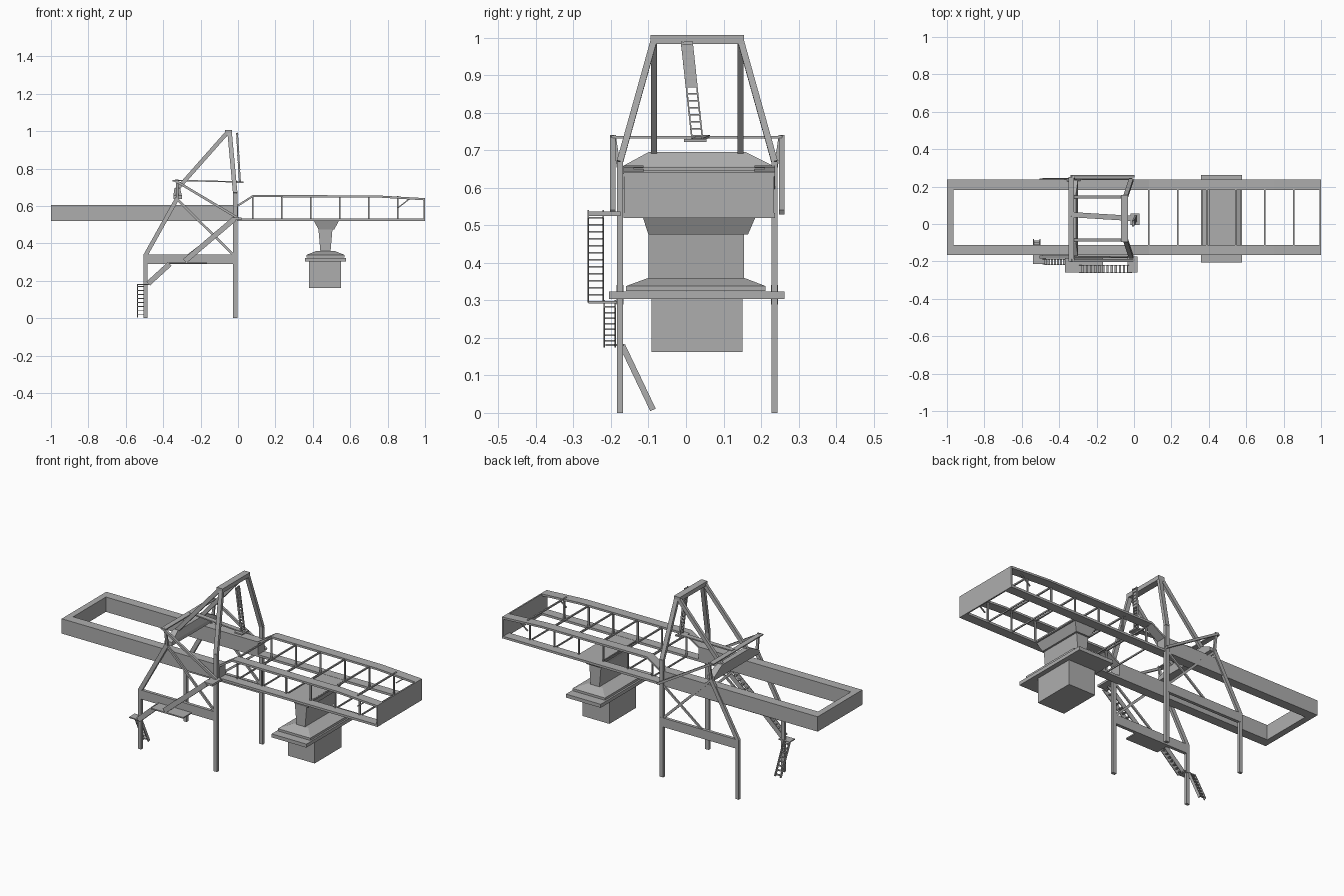
import bpy, bmesh
from mathutils import Vector, Matrix

cube = bpy.data.objects.get("Cube")
if cube:
    bpy.data.objects.remove(cube)

grey = bpy.data.materials.new("steel grey")
grey.use_nodes = True
grey.diffuse_color = (0.42, 0.42, 0.42, 1)
grey.node_tree.nodes["Principled BSDF"].inputs["Base Color"].default_value = (0.42, 0.42, 0.42, 1)

X, Y = Vector((1, 0, 0)), Vector((0, 1, 0))
MID = 0.03            # centre line of the machine in y


def finish(name, bm):
    bmesh.ops.recalc_face_normals(bm, faces=bm.faces)
    mesh = bpy.data.meshes.new(name)
    bm.to_mesh(mesh)
    bm.free()
    mesh.materials.append(grey)
    bpy.context.collection.objects.link(bpy.data.objects.new(name, mesh))


def add_beam(bm, p, q, w, h, side=None):
    """Box from p to q, w wide along the side direction and h deep."""
    p, q = Vector(p), Vector(q)
    d = (q - p).normalized()
    side = side or (X if abs(d.y) > 0.9 else Y)
    s = (side - d * side.dot(d)).normalized()
    t = d.cross(s)
    rot = Matrix((s, t, d)).transposed().to_4x4()
    size = Matrix.Diagonal((w, h, (q - p).length, 1))
    bmesh.ops.create_cube(bm, size=1, matrix=Matrix.Translation((p + q) / 2) @ rot @ size)


def beams(name, segments, w, h, side=None):
    bm = bmesh.new()
    for p, q in segments:
        add_beam(bm, p, q, w, h, side)
    finish(name, bm)


def box(name, x, y, z):
    frustum(name, x, y, z[0], x, y, z[1])


def frustum(name, x0, y0, z0, x1, y1, z1):
    bm = bmesh.new()
    rings = [[bm.verts.new((x[i], y[j], z)) for i, j in ((0, 0), (1, 0), (1, 1), (0, 1))]
             for x, y, z in ((x0, y0, z0), (x1, y1, z1))]
    bm.faces.new(rings[0])
    bm.faces.new(rings[1])
    for i in range(4):
        k = (i + 1) % 4
        bm.faces.new((rings[0][i], rings[0][k], rings[1][k], rings[1][i]))
    finish(name, bm)


def profile(name, points, y0, y1):
    """Outline in x and z pushed along y."""
    bm = bmesh.new()
    face = bm.faces.new([bm.verts.new((x, y0, z)) for x, z in points])
    new = bmesh.ops.extrude_face_region(bm, geom=[face])["geom"]
    bmesh.ops.translate(bm, vec=(0, y1 - y0, 0), verts=[v for v in new if isinstance(v, bmesh.types.BMVert)])
    finish(name, bm)


def stairs(name, p, q, width, steps, side, depth=0.02):
    p, q = Vector(p), Vector(q)
    bm = bmesh.new()
    for k in (-0.5, 0.5):
        add_beam(bm, p + side * width * k, q + side * width * k, 0.004, depth, side)
    for i in range(steps):
        c = p.lerp(q, (i + 0.5) / steps)
        add_beam(bm, c - side * width / 2, c + side * width / 2, 0.012, 0.004)
    finish(name, bm)


# Both sides of the gantry and boom
for label, s in (("right", -1), ("left", 1)):
    leg_y = MID + s * 0.206
    girder_y = MID + 0.005 + s * 0.175
    inner, outer = girder_y - 0.027, girder_y + 0.027

    # Front leg, straight and then leaning in to the peak
    knee, peak = (-0.015, leg_y, 0.67), (-0.045, MID + s * 0.115, 0.995)
    beams("front_leg_" + label, [((-0.015, leg_y, 0), knee), (knee, peak)], 0.017, 0.024)
    # Rear leg, straight and then leaning forward
    profile("rear_leg_" + label,
            [(-0.505, 0), (-0.485, 0), (-0.485, 0.33), (-0.315, 0.635), (-0.335, 0.645), (-0.505, 0.34)],
            leg_y - 0.008, leg_y + 0.008)
    beams("portal_beam_" + label, [((-0.49, leg_y, 0.315), (-0.01, leg_y, 0.315))], 0.018, 0.052)
    beams("cross_brace_" + label, [((-0.325, leg_y, 0.635), (-0.02, leg_y, 0.335))], 0.01, 0.013)
    beams("lower_brace_" + label, [((-0.30, leg_y, 0.31), (-0.015, leg_y, 0.53))], 0.008, 0.012)
    beams("back_stay_" + label,
          [((-0.055, MID + s * 0.115, 0.995), (-0.325, MID + s * 0.115, 0.69))], 0.016, 0.022)
    # Upper diagonal from the machinery beam to the front leg
    beams("upper_diagonal_" + label,
          [((-0.335, MID + s * 0.225, 0.735), (0, MID + s * 0.225, 0.535))], 0.014, 0.013)
    beams("rear_upright_" + label,
          [((-0.325, leg_y, 0.63), (-0.325, MID + s * 0.222, 0.74))], 0.01, 0.014)

    # Rear girder and open truss of the front boom
    box("rear_girder_" + label, (-1, 0), (inner, outer), (0.52, 0.605))
    box("boom_lower_chord_" + label, (0, 1), (inner, outer), (0.52, 0.533))
    profile("boom_upper_chord_" + label,
            [(-0.005, 0.593), (0.08, 0.647), (0.75, 0.645), (0.998, 0.63),
             (0.998, 0.642), (0.75, 0.656), (0.08, 0.659), (-0.005, 0.605)], inner, outer)
    stations = [0.08 + 0.155 * i for i in range(6)]
    beams("boom_posts_" + label,
          [((x, MID + 0.005 + s * 0.155, 0.525), (x, MID + 0.005 + s * 0.155, 0.65)) for x in stations],
          0.008, 0.008)
    beams("boom_end_brace_" + label,
          [((0.855, girder_y, 0.59), (0.92, girder_y, 0.64))], 0.006, 0.006)

# Cross members of the boom
low, high = MID - 0.17, MID + 0.18
box("boom_front_plate", (0.992, 1), (low - 0.025, high + 0.025), (0.52, 0.642))
box("rear_girder_end", (-1, -0.965), (low, high), (0.52, 0.605))
beams("boom_crossbars", [((x, low, 0.65), (x, high, 0.65)) for x in stations], 0.008, 0.008)
beams("boom_floor_bars", [((x, low, 0.527), (x, high, 0.527)) for x in stations], 0.006, 0.008)

# Peak beam and machinery beam
beams("peak_beam", [((-0.05, MID - 0.125, 0.995), (-0.05, MID + 0.125, 0.995))], 0.038, 0.024)
frustum("machinery_beam", (-0.345, -0.30), (-0.17, 0.235), 0.637, (-0.345, -0.30), (-0.17, 0.235), 0.657)
frustum("machinery_beam_top", (-0.345, -0.30), (-0.17, 0.235), 0.657, (-0.34, -0.31), (-0.10, 0.16), 0.695)

# Upper walkways and mast ladder
beams("rear_walkway", [((-0.335, -0.20, 0.735), (-0.335, 0.25, 0.735))], 0.03, 0.006)
beams("centre_walkway", [((-0.335, 0.05, 0.737), (0.02, 0.028, 0.728))], 0.028, 0.007)
box("ladder_landing", (-0.02, 0.03), (-0.005, 0.055), (0.722, 0.73))
stairs("mast_ladder", (-0.005, 0.002, 0.99), (0.01, 0.03, 0.73), 0.028, 14, Y, 0.01)
beams("mast_plate", [((-0.005, 0.002, 0.99), (0.003, 0.015, 0.87))], 0.026, 0.004)

# Access stairs and landings on the right side
stairs("upper_stairs", (-0.285, -0.24, 0.305), (-0.02, -0.24, 0.53), 0.04, 12, Y, 0.028)
stairs("middle_stairs", (-0.48, -0.203, 0.185), (-0.365, -0.203, 0.29), 0.03, 7, Y, 0.028)
stairs("ground_stairs", (-0.52, -0.17, 0.18), (-0.52, -0.088, 0.008), 0.035, 8, X, 0.016)
box("lower_landing", (-0.54, -0.47), (-0.215, -0.165), (0.178, 0.184))
box("middle_landing", (-0.37, -0.165), (-0.26, -0.185), (0.291, 0.298))
box("upper_landing", (-0.035, 0.02), (-0.26, -0.175), (0.525, 0.537))

# Trolley, neck and cabin hanging from the boom
box("trolley_plate", (0.40, 0.545), (low, high), (0.52, 0.532))
frustum("trolley_hopper", (0.43, 0.515), (-0.10, 0.165), 0.475, (0.405, 0.54), (-0.115, 0.185), 0.521)
frustum("trolley_neck", (0.44, 0.495), (-0.10, 0.155), 0.36, (0.43, 0.505), (-0.10, 0.155), 0.476)
frustum("collar", (0.365, 0.57), (-0.16, 0.212), 0.325, (0.365, 0.57), (-0.16, 0.212), 0.338)
frustum("collar_top", (0.365, 0.57), (-0.16, 0.212), 0.338, (0.42, 0.515), (-0.10, 0.155), 0.36)
box("collar_plate", (0.357, 0.577), (-0.205, 0.262), (0.303, 0.323))
box("hanging_cabin", (0.38, 0.55), (-0.092, 0.15), (0.162, 0.304))
